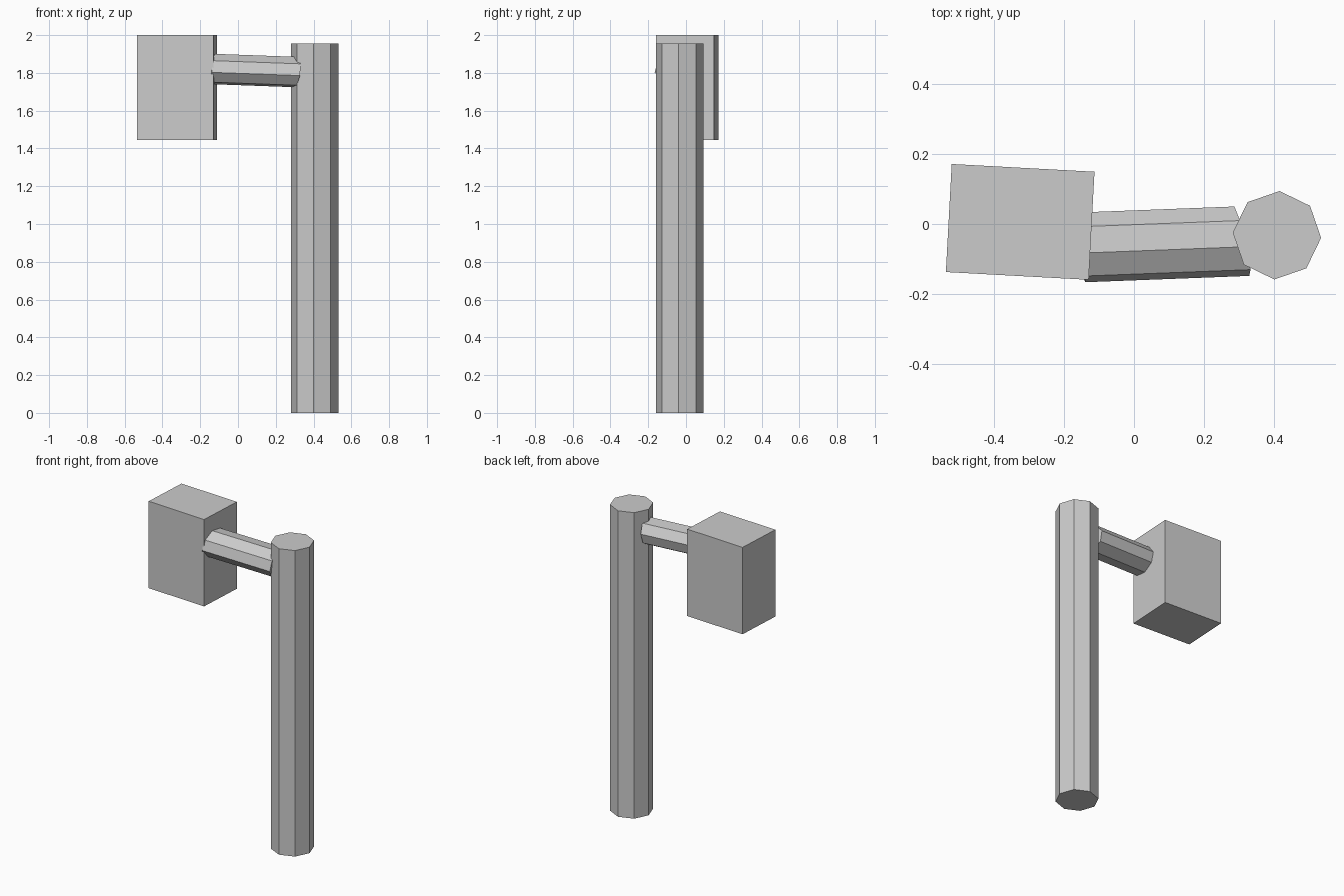
import bpy, bmesh
from math import radians
from mathutils import Matrix, Vector

if "Cube" in bpy.data.objects:
    bpy.data.objects.remove(bpy.data.objects["Cube"])


def make_object(name, bm):
    bmesh.ops.recalc_face_normals(bm, faces=bm.faces)
    mesh = bpy.data.meshes.new(name)
    bm.to_mesh(mesh)
    bm.free()
    obj = bpy.data.objects.new(name, mesh)
    bpy.context.collection.objects.link(obj)
    return obj


def prism(name, start, end, u, v, spin, sides=8):
    """Prism from start to end; u and v are the half-axes of its end caps."""
    start, end, u, v = map(Vector, (start, end, u, v))
    frame = Matrix((u, v, end - start)).transposed().to_4x4()
    frame.translation = (start + end) / 2
    bm = bmesh.new()
    bmesh.ops.create_cone(bm, cap_ends=True, segments=sides, radius1=1, radius2=1, depth=1,
                          matrix=frame @ Matrix.Rotation(radians(spin), 4, 'Z'))
    return make_object(name, bm)


# Upright octagonal post
prism("post", (0.407, -0.032, 0), (0.407, -0.032, 1.955),
      (0.126, 0, 0), (0, 0.126, 0), -3.4)

# Slightly skewed octagonal arm
prism("arm", (-0.16, -0.067, 1.8215), (0.307, -0.049, 1.8045),
      (-0.023, 0.1, 0.006), (0.0105, 0, 0.082), 9)

# Box head
bm = bmesh.new()
bmesh.ops.create_cube(bm, size=1, matrix=Matrix.Translation((-0.324, 0.006, 1.7225))
                      @ Matrix.Rotation(radians(-3.1), 4, 'Z')
                      @ Matrix.Diagonal((0.407, 0.308, 0.555, 1)))
make_object("head_box", bm)
